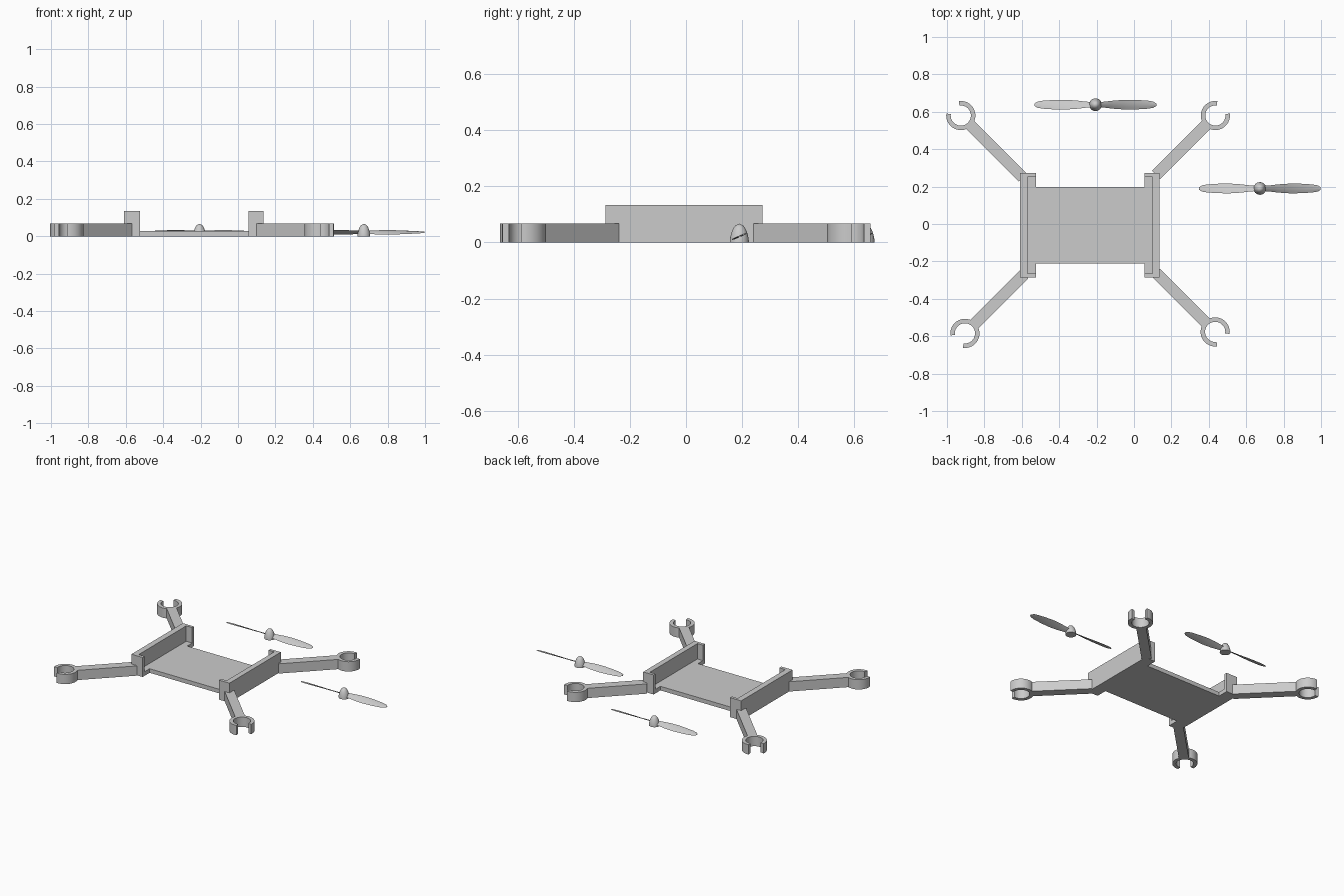
import bpy
import bmesh
from math import sin, cos, pi, radians, hypot, atan2, sqrt
from mathutils import Vector, Matrix

cube = bpy.data.objects.get("Cube")
if cube:
    bpy.data.objects.remove(cube, do_unlink=True)

grey = bpy.data.materials.new("light_grey")
grey.use_nodes = True
colour = (0.6, 0.6, 0.6, 1)
grey.diffuse_color = colour
grey.node_tree.nodes["Principled BSDF"].inputs["Base Color"].default_value = colour


def finish(name, bm, smooth=False):
    bmesh.ops.recalc_face_normals(bm, faces=bm.faces)
    mesh = bpy.data.meshes.new(name)
    bm.to_mesh(mesh)
    bm.free()
    mesh.materials.append(grey)
    obj = bpy.data.objects.new(name, mesh)
    bpy.context.collection.objects.link(obj)
    if smooth:
        bpy.ops.object.select_all(action='DESELECT')
        obj.select_set(True)
        bpy.context.view_layer.objects.active = obj
        bpy.ops.object.shade_smooth_by_angle(angle=radians(40))
    return obj


def prism(name, outline, z0, z1, smooth=False):
    """Extrude a flat outline upwards."""
    bm = bmesh.new()
    face = bm.faces.new([bm.verts.new((x, y, z0)) for x, y in outline])
    new = bmesh.ops.extrude_face_region(bm, geom=[face])["geom"]
    bmesh.ops.translate(bm, vec=(0, 0, z1 - z0),
                        verts=[v for v in new if isinstance(v, bmesh.types.BMVert)])
    return finish(name, bm, smooth)


# Frame: I-shaped floor with a C-shaped wall along each side
FRONT, BACK = -0.286, 0.272
FLOOR, WALL_TOP, ARM_TOP = 0.028, 0.134, 0.067
LEFT, RIGHT = 0.135, -0.61
LEFT_IN, RIGHT_IN = 0.056, -0.525
P_FRONT, P_BACK = -0.21, 0.198

prism("floor_plate", [
    (RIGHT, FRONT), (RIGHT_IN, FRONT), (RIGHT_IN, P_FRONT), (LEFT_IN, P_FRONT),
    (LEFT_IN, FRONT), (LEFT, FRONT), (LEFT, BACK), (LEFT_IN, BACK),
    (LEFT_IN, P_BACK), (RIGHT_IN, P_BACK), (RIGHT_IN, BACK), (RIGHT, BACK)], 0, FLOOR)

for side, out, lip, inner in (("left", LEFT, LEFT_IN, 0.098), ("right", RIGHT, RIGHT_IN, -0.57)):
    prism(side + "_wall", [
        (out, FRONT), (lip, FRONT), (lip, FRONT + 0.022), (inner, FRONT + 0.022),
        (inner, BACK - 0.02), (lip, BACK - 0.02), (lip, BACK), (out, BACK)], FLOOR, WALL_TOP)

# Arms at 45 degrees, each ending in an open motor clip
OUTER, INNER, HALF_WIDTH, GAP = 0.078, 0.054, 0.031, radians(37)


def arm(name, cx, cy, sx, sy, root_x):
    centre = Vector((cx, cy))
    out = Vector((sx, sy)).normalized()
    across = Vector((-out.y, out.x)) * HALF_WIDTH
    start = centre - out * 0.06
    end = centre - out * abs(cx - root_x) * sqrt(2)
    prism(name + "_arm", [start + across, end + across, end - across, start - across], 0, ARM_TOP)
    heading = atan2(sy, sx)
    angles = [heading + GAP + (2 * pi - 2 * GAP) * i / 32 for i in range(33)]
    ring = [(cx + OUTER * cos(a), cy + OUTER * sin(a)) for a in angles]
    ring += [(cx + INNER * cos(a), cy + INNER * sin(a)) for a in reversed(angles)]
    prism(name + "_motor_clip", ring, 0, ARM_TOP, smooth=True)


arm("back_right", -0.926, 0.58, -1, 1, -0.595)
arm("back_left", 0.435, 0.58, 1, 1, 0.118)
arm("front_right", -0.904, -0.585, -1, -1, -0.588)
arm("front_left", 0.434, -0.577, 1, -1, 0.118)

# Propellers: bullet hub and two twisted blades
# Stations along the blade: distance, chord, pitch in degrees
STATIONS = [(0.0, 0.03, 34), (0.05, 0.038, 32), (0.1, 0.05, 28), (0.16, 0.057, 24),
            (0.22, 0.054, 20), (0.28, 0.045, 17), (0.31, 0.034, 15), (0.325, 0.014, 14)]


def propeller(name, x, y):
    hub = bmesh.new()
    rings = []
    for i in range(9):
        t = i / 9
        r = 0.034 * sqrt(1 - t ** 1.7)
        rings.append([hub.verts.new((x + r * cos(a), y + r * sin(a), 0.067 * t))
                      for a in (2 * pi * k / 24 for k in range(24))])
    tip = hub.verts.new((x, y, 0.067))
    hub.faces.new(rings[0])
    for k in range(24):
        n = (k + 1) % 24
        for lo, hi in zip(rings, rings[1:]):
            hub.faces.new((lo[k], lo[n], hi[n], hi[k]))
        hub.faces.new((rings[-1][k], rings[-1][n], tip))
    finish(name + "_hub", hub, smooth=True)

    section = [(-0.5, 0), (-0.2, 0.0025), (0.2, 0.003), (0.5, 0), (0.2, -0.002), (-0.2, -0.002)]
    for side, turn in (("left", 0), ("right", pi)):
        bm = bmesh.new()
        loops = []
        for dist, chord, pitch in STATIONS:
            tilt = Matrix.Rotation(radians(pitch), 3, 'X')
            loops.append([bm.verts.new(Vector((dist, 0, 0)) + tilt @ Vector((0, u * chord, w)))
                          for u, w in section])
        for a, b in zip(loops, loops[1:]):
            for k in range(6):
                n = (k + 1) % 6
                bm.faces.new((a[k], a[n], b[n], b[k]))
        bm.faces.new(loops[0])
        bm.faces.new(loops[-1])
        bm.transform(Matrix.Translation((x, y, 0.021)) @ Matrix.Rotation(turn, 4, 'Z'))
        finish(name + "_" + side + "_blade", bm, smooth=True)


propeller("back_propeller", -0.206, 0.638)
propeller("side_propeller", 0.673, 0.19)
